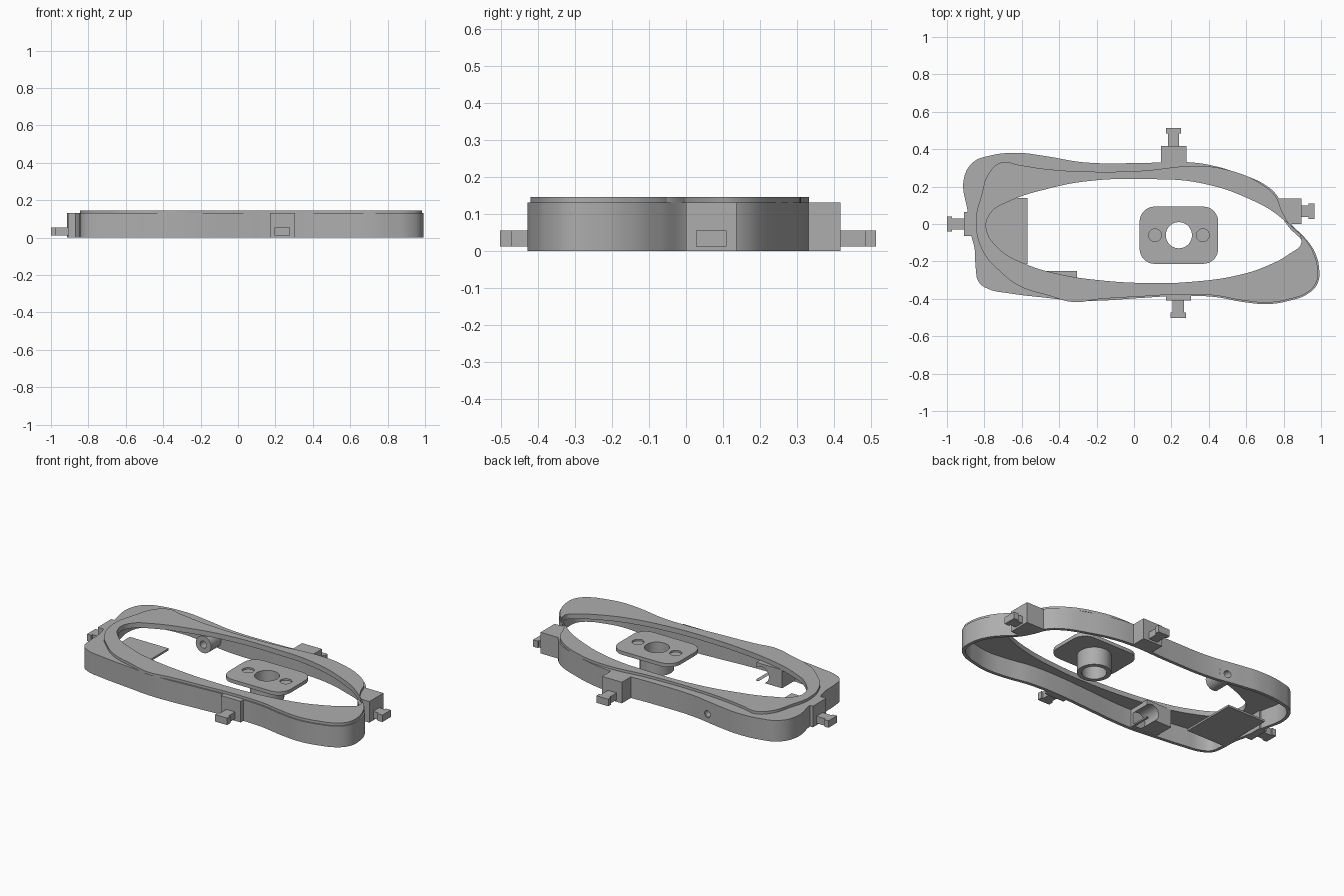
import bpy, bmesh
from math import pi, cos, sin, radians
from mathutils import Vector

cube = bpy.data.objects.get("Cube")
if cube:
    bpy.data.objects.remove(cube)

grey = bpy.data.materials.new("plain grey")
grey.use_nodes = True
grey.diffuse_color = (0.42, 0.42, 0.42, 1)
grey.node_tree.nodes["Principled BSDF"].inputs["Base Color"].default_value = grey.diffuse_color


def finish(obj):
    """Weld, shade and colour a mesh object."""
    bm = bmesh.new()
    bm.from_mesh(obj.data)
    bmesh.ops.remove_doubles(bm, verts=bm.verts, dist=0.0001)
    bmesh.ops.recalc_face_normals(bm, faces=bm.faces)
    bm.to_mesh(obj.data)
    bm.free()
    obj.data.materials.clear()
    obj.data.materials.append(grey)
    bpy.ops.object.select_all(action='DESELECT')
    obj.select_set(True)
    bpy.context.view_layer.objects.active = obj
    bpy.ops.object.shade_smooth_by_angle(angle=radians(35))
    return obj


def slab(name, outlines, low, high, smooth=True):
    """Extruded flat shape; later outlines are holes in the first."""
    curve = bpy.data.curves.new(name, 'CURVE')
    curve.dimensions = '2D'
    curve.fill_mode = 'BOTH'
    curve.extrude = (high - low) / 2
    curve.resolution_u = 8
    for points in outlines:
        spline = curve.splines.new('BEZIER' if smooth else 'POLY')
        if smooth:
            spline.bezier_points.add(len(points) - 1)
            for knot, (x, y) in zip(spline.bezier_points, points):
                knot.co = (x, y, 0)
                knot.handle_left_type = knot.handle_right_type = 'AUTO'
        else:
            spline.points.add(len(points) - 1)
            for knot, (x, y) in zip(spline.points, points):
                knot.co = (x, y, 0, 1)
        spline.use_cyclic_u = True
    obj = bpy.data.objects.new(name, curve)
    obj.location.z = (low + high) / 2
    bpy.context.collection.objects.link(obj)
    bpy.ops.object.select_all(action='DESELECT')
    obj.select_set(True)
    bpy.context.view_layer.objects.active = obj
    bpy.ops.object.convert(target='MESH')
    return finish(bpy.context.object)


def box(name, x0, x1, y0, y1, z0, z1):
    return slab(name, [[(x0, y0), (x1, y0), (x1, y1), (x0, y1)]], z0, z1, False)


def circle(x, y, r, n=40):
    return [(x + r * cos(2 * pi * i / n), y + r * sin(2 * pi * i / n)) for i in range(n)]


def rounded_box(x, y, w, d, r, n=8):
    corners = [(1, 1), (-1, 1), (-1, -1), (1, -1)]
    return [(x + sx * (w - r) + r * cos(pi / 2 * (q + i / n)),
             y + sy * (d - r) + r * sin(pi / 2 * (q + i / n)))
            for q, (sx, sy) in enumerate(corners) for i in range(n + 1)]


def inset(points, gap):
    """Move a clockwise outline inward."""
    result = []
    for i, p in enumerate(points):
        along = Vector(points[(i + 1) % len(points)]) - Vector(points[i - 1])
        along.normalize()
        result.append((p[0] + along.y * gap, p[1] - along.x * gap))
    return result


def drill(obj, x, y, z, r, depth):
    """Cut a round hole that runs along y."""
    bpy.ops.mesh.primitive_cylinder_add(vertices=32, radius=r, depth=depth,
                                        location=(x, y, z), rotation=(pi / 2, 0, 0))
    cutter = bpy.context.object
    cutter.hide_render = True
    mod = obj.modifiers.new("hole", 'BOOLEAN')
    mod.operation = 'DIFFERENCE'
    mod.solver = 'EXACT'
    mod.object = cutter
    bpy.context.view_layer.objects.active = obj
    bpy.ops.object.modifier_apply(modifier=mod.name)
    bpy.data.objects.remove(cutter)
    finish(obj)


# Outlines, all clockwise from the left end
right_end = [(.91, -.07), (.964, -.145), (.99, -.24), (.98, -.32), (.927, -.375), (.83, -.41),
             (.72, -.428), (.59, -.418), (.43, -.39), (.24, -.385), (.03, -.396),
             (-.19, -.41), (-.32, -.41)]
outer = [(-.87, -.06), (-.89, .07), (-.91, .24), (-.86, .33), (-.777, .364), (-.616, .38),
         (-.48, .364), (-.27, .33), (0, .325), (.295, .33), (.43, .31), (.56, .27),
         (.7, .21), (.766, .15), (.8, .07), (.84, 0)] + right_end + [
         (-.455, -.396), (-.67, -.37), (-.777, -.348), (-.83, -.31), (-.846, -.24), (-.852, -.134)]
raised = [(-.846, 0), (-.814, .16), (-.777, .27), (-.707, .33), (-.616, .316), (-.48, .295),
          (-.24, .28), (.03, .284), (.35, .31), (.51, .287), (.68, .215), (.758, .145),
          (.795, .06), (.84, -.012)] + inset(right_end, .008) + [
          (-.455, -.383), (-.616, -.33), (-.72, -.25), (-.8, -.16)]
opening = [(-.79, -.02), (-.765, .06), (-.67, .12), (-.455, .19), (-.24, .23), (.08, .24),
           (.35, .22), (.616, .134), (.79, .03), (.895, -.096), (.83, -.16), (.72, -.22),
           (.56, -.273), (.295, -.31), (.08, -.316), (-.19, -.3), (-.4, -.268),
           (-.58, -.214), (-.72, -.134)]

# Frame: outer wall, top deck and raised rim
wall = slab("outer_wall", [outer, inset(outer, .02)], 0, .118)
drill(wall, -.39, .34, .05, .022, .1)
slab("top_deck", [outer, opening], .115, .13)
slab("raised_rim", [raised, opening], .13, .146)

# Floor plate at the right end
box("floor_plate", -.835, -.57, -.215, .14, 0, .012)

# Central mount with shallow screw seats and a sleeve
cx, cy = .24, -.06
base = rounded_box(cx, cy, .21, .153, .08)
bore = circle(cx, cy, .07)
seats = [circle(cx + side * .128, cy, .034) for side in (-1, 1)]
slab("mount_plate", [base, bore], .115, .127, False)
slab("mount_top", [base, bore] + seats, .127, .137, False)
slab("mount_sleeve", [circle(cx, cy, .096), bore], .005, .115, False)

# Four side blocks, each with a T-shaped lug
box("front_block", .17, .305, -.41, -.372, 0, .13)
box("back_block", .145, .28, .315, .417, 0, .13)
box("right_block", -.91, -.86, -.065, .065, 0, .13)
slab("left_block", [[(.77, .137), (.895, .137), (.895, 0), (.835, 0), (.79, .07)]], 0, .13, False)


def lug(name, x, y, dx, dy, stem, head):
    """T lug starting at a block face and pointing along (dx, dy)."""
    out, side = Vector((dx, dy)), Vector((-dy, dx))
    start = Vector((x, y))
    shape = [(-.01, .03), (stem, .03), (stem, .041), (head, .041),
             (head, -.041), (stem, -.041), (stem, -.03), (-.01, -.03)]
    slab(name, [[start + out * a + side * b for a, b in shape]], .012, .055, False)


lug("front_lug", .237, -.41, 0, -1, .062, .093)
lug("back_lug", .211, .417, 0, 1, .068, .096)
lug("right_lug", -.91, 0, -1, 0, .062, .09)
lug("left_lug", .895, .068, 1, 0, .037, .07)

# Tube boss on the back wall
boss = slab("tube_boss", [circle(0, 0, .052), circle(0, 0, .022)], -.06, .06, False)
boss.rotation_euler.x = pi / 2
boss.location = (-.39, .28, .053)

# Notched boss on the front wall
notched = box("notched_boss", -.48, -.305, -.39, -.25, .005, .118)
drill(notched, -.34, -.3, .05, .05, .14)
